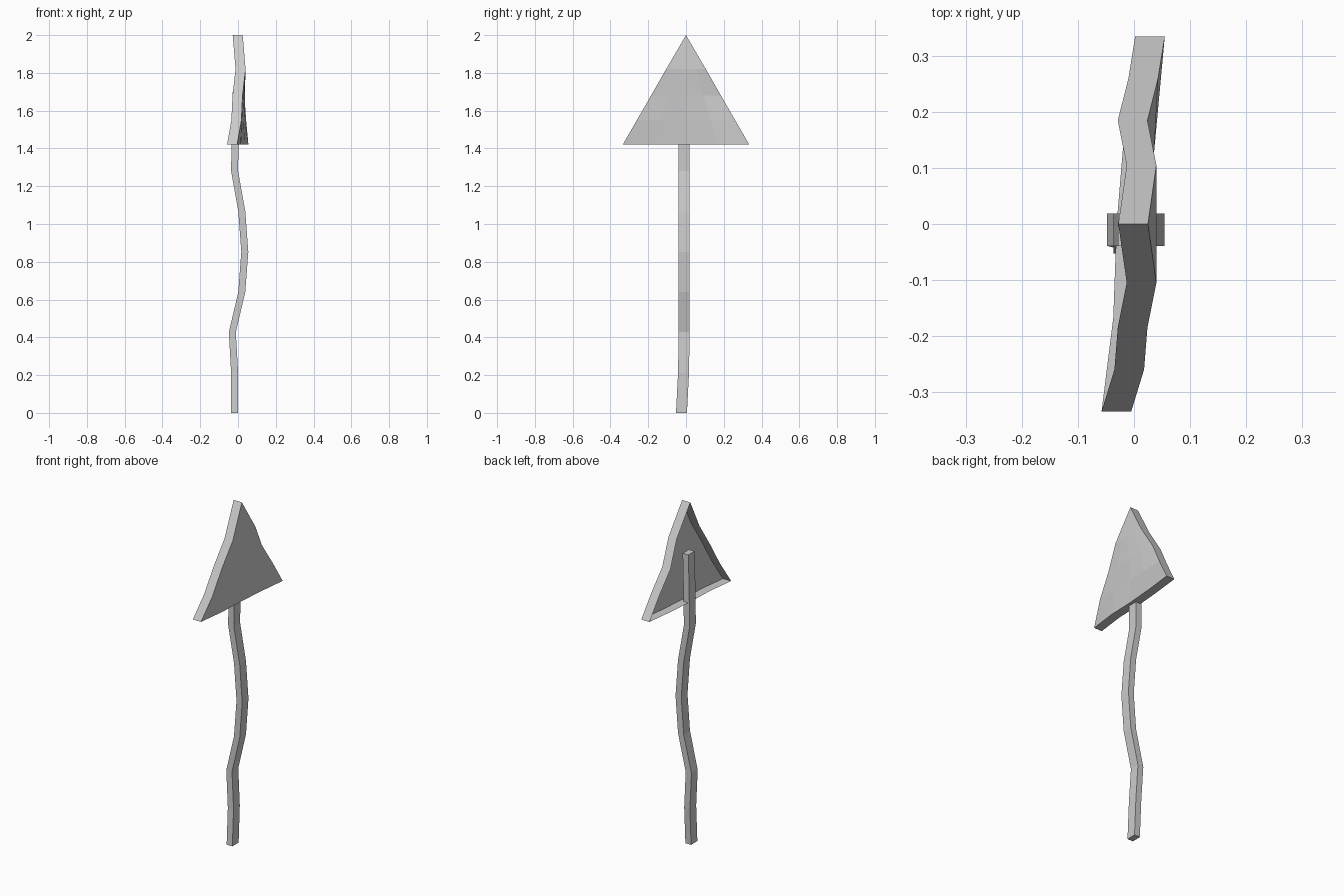
import bpy, bmesh

if "Cube" in bpy.data.objects:
    bpy.data.objects.remove(bpy.data.objects["Cube"])


def finish(bm, name):
    bmesh.ops.recalc_face_normals(bm, faces=bm.faces)
    mesh = bpy.data.meshes.new(name)
    bm.to_mesh(mesh)
    bm.free()
    obj = bpy.data.objects.new(name, mesh)
    bpy.context.collection.objects.link(obj)
    return obj


def skin(bm, rows, closed=False):
    """Join neighbouring rows of vertices with quads."""
    for a, b in zip(rows, rows[1:]):
        n = len(a)
        for i in range(n if closed else n - 1):
            j = (i + 1) % n
            bm.faces.new((a[i], a[j], b[j], b[i]))


# bent square post: (x, y, z) centre line
path = [(-0.018, -0.024, 0), (-0.018, -0.013, 0.213), (-0.030, -0.010, 0.427),
        (0.020, -0.010, 0.64), (0.036, -0.010, 0.853), (0.020, -0.010, 1.067),
        (-0.018, -0.010, 1.28), (-0.015, -0.010, 1.493), (-0.010, -0.010, 1.70)]
hx, hy = 0.0185, 0.029
bm = bmesh.new()
rings = [[bm.verts.new((x + sx * hx, y + sy * hy, z))
          for sx, sy in ((-1, -1), (1, -1), (1, 1), (-1, 1))] for x, y, z in path]
skin(bm, rings, closed=True)
bm.faces.new(rings[0])
bm.faces.new(rings[-1])
finish(bm, "post")

# warped triangular sign: (z, half width, x of the face from -y to +y)
rows = [(2.00, 0.0, (0.025,) * 5),
        (1.82, 0.105, (0.040, 0.040, 0.040, 0.040, 0.040)),
        (1.68, 0.185, (0.024, 0.032, 0.036, 0.034, 0.024)),
        (1.55, 0.260, (0.018, 0.024, 0.030, 0.036, 0.043)),
        (1.42, 0.335, (-0.005, 0.016, 0.022, 0.036, 0.055))]
bm = bmesh.new()
grid = [[bm.verts.new((x, w * (i / 2 - 1), z)) for i, x in enumerate(xs)]
        for z, w, xs in rows]
skin(bm, grid)
bmesh.ops.remove_doubles(bm, verts=bm.verts, dist=0.0005)

# rim folded back from the outline, open at the rear
edge = [e for e in bm.edges if e.is_boundary]
rim = bmesh.ops.extrude_edge_only(bm, edges=edge)["geom"]
bmesh.ops.translate(bm, vec=(-0.053, 0, 0),
                    verts=[g for g in rim if isinstance(g, bmesh.types.BMVert)])
finish(bm, "sign_panel")
